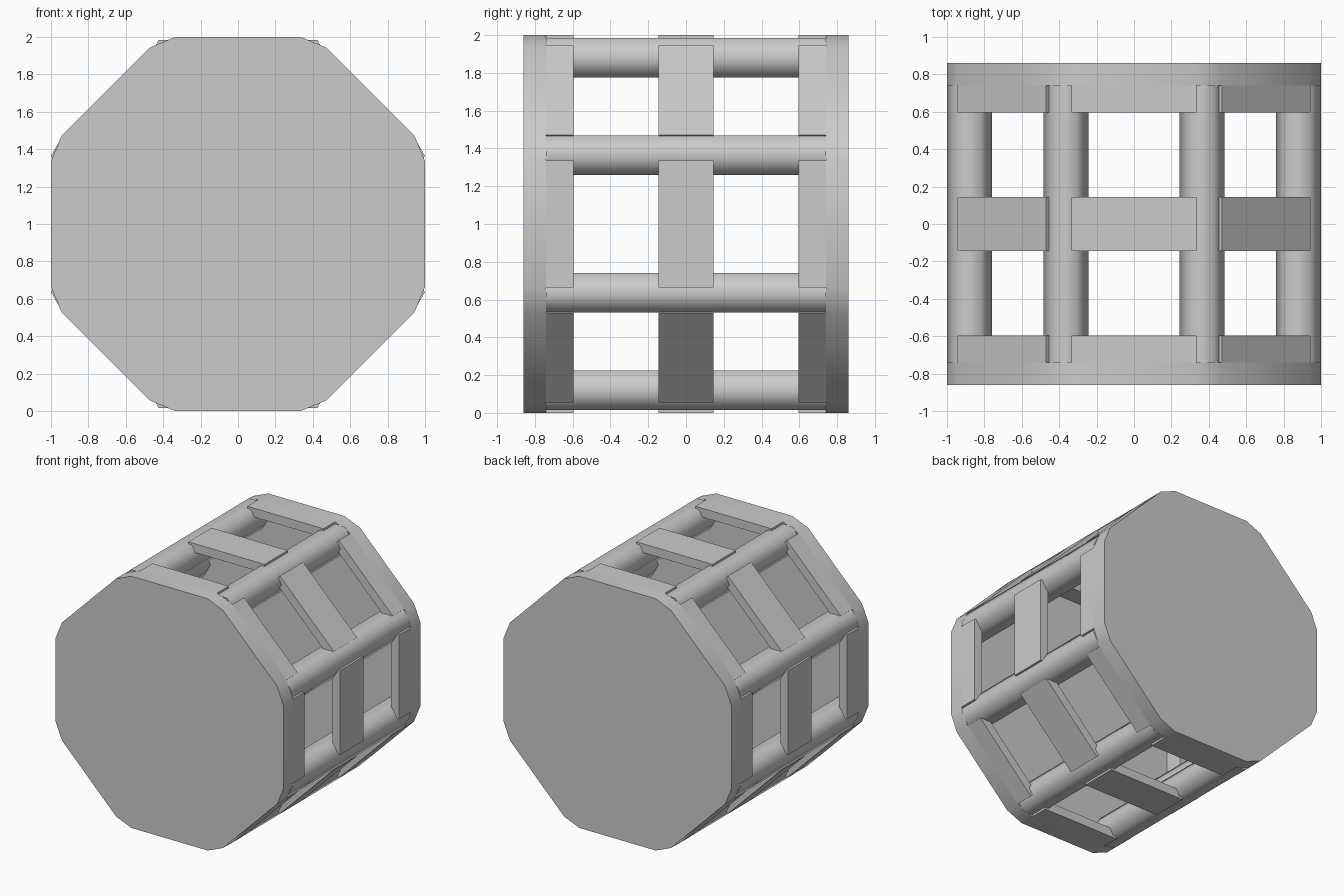
import bpy, bmesh, math
from mathutils import Matrix, Vector

if "Cube" in bpy.data.objects:
    bpy.data.objects.remove(bpy.data.objects["Cube"])

grey = bpy.data.materials.new("plain grey")
grey.diffuse_color = (0.6, 0.6, 0.6, 1)
grey.use_nodes = True
grey.node_tree.nodes["Principled BSDF"].inputs["Base Color"].default_value = grey.diffuse_color

HALF = 0.335      # half width of each flat side
CZ = 1.0          # height of the drum axis


def prism(name, points, y0, y1, smooth=None):
    """Extrude an x-z outline from y0 to y1."""
    bm = bmesh.new()
    face = bm.faces.new([bm.verts.new((x, y0, z)) for x, z in points])
    ext = bmesh.ops.extrude_face_region(bm, geom=[face])
    verts = [g for g in ext["geom"] if isinstance(g, bmesh.types.BMVert)]
    bmesh.ops.translate(bm, verts=verts, vec=(0, y1 - y0, 0))
    bmesh.ops.recalc_face_normals(bm, faces=bm.faces)
    mesh = bpy.data.meshes.new(name)
    bm.to_mesh(mesh)
    bm.free()
    mesh.materials.append(grey)
    obj = bpy.data.objects.new(name, mesh)
    bpy.context.collection.objects.link(obj)
    if smooth:
        bpy.ops.object.select_all(action='DESELECT')
        obj.select_set(True)
        bpy.context.view_layer.objects.active = obj
        bpy.ops.object.shade_smooth_by_angle(angle=math.radians(smooth))
    return obj


def turned(points, k):
    """Rotate outline points by k eighths of a turn about the drum axis."""
    rot = Matrix.Rotation(k * math.pi / 4, 2)
    return [(v.x, v.y + CZ) for v in (rot @ Vector(p) for p in points)]


# End plates: octagon with cut corners
outline = []
for k in range(8):
    outline += turned([(1, -HALF), (1, HALF)], k)
prism("front_plate", outline, -0.86, -0.74, 35)
prism("back_plate", outline, 0.74, 0.86, 35)

# Six-sided smooth rods at the corners
for k in range(8):
    a = (k + 0.5) * math.pi / 4
    cx, cz = 0.952 * math.cos(a), CZ + 0.952 * math.sin(a)
    hexagon = [(cx + 0.12 * math.cos(i * math.pi / 3),
                cz + 0.12 * math.sin(i * math.pi / 3)) for i in range(6)]
    prism(f"rod_{k + 1}", hexagon, -0.74, 0.74, 70)

# Slats on every side: one at each end and one in the middle
bar = [(0.93, -HALF), (1, -HALF), (1, HALF), (0.93, HALF)]
for k in range(8):
    for part, y0, y1 in (("front", -0.74, -0.595), ("middle", -0.145, 0.145), ("back", 0.595, 0.74)):
        prism(f"{part}_slat_{k + 1}", turned(bar, k), y0, y1)
